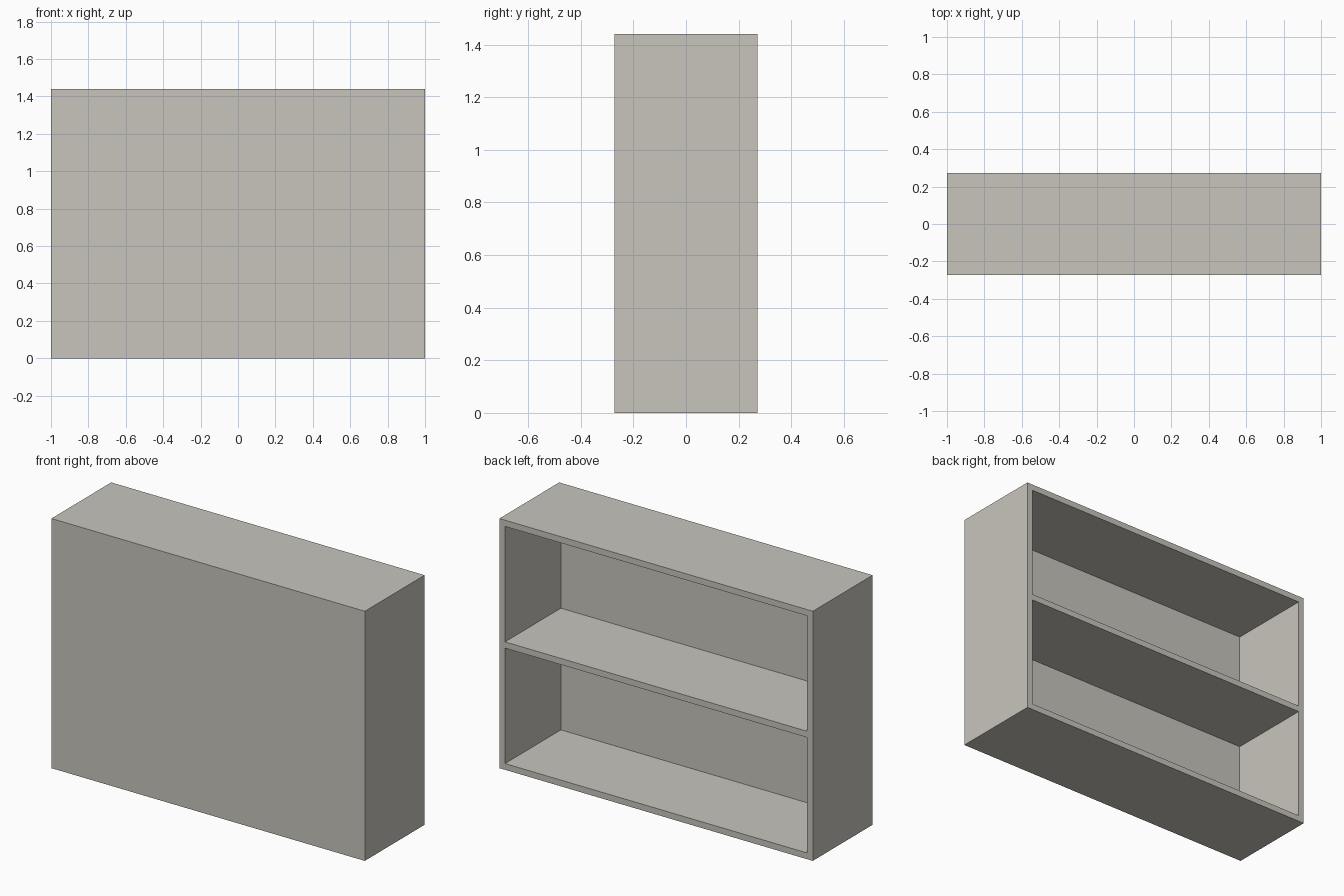
import bpy

if "Cube" in bpy.data.objects:
    bpy.data.objects.remove(bpy.data.objects["Cube"])

W, D, H = 2.0, 0.545, 1.44   # overall size
T = 0.036                    # board thickness
BAY = (H - 3 * T) / 2        # height of each open bay

paint = bpy.data.materials.new("warm_grey")
paint.diffuse_color = (0.58, 0.56, 0.51, 1)
paint.use_nodes = True
paint.node_tree.nodes["Principled BSDF"].inputs["Base Color"].default_value = paint.diffuse_color


def box(name, size, centre):
    bpy.ops.mesh.primitive_cube_add(size=1, location=centre)
    ob = bpy.context.object
    ob.name = name
    ob.scale = size
    bpy.ops.object.transform_apply(location=True, rotation=False, scale=True)
    ob.data.materials.append(paint)
    return ob


# Cabinet body: closed front panel, open towards +y
cabinet = box("shelf_cabinet", (W, D, H), (0, 0, H / 2))

# Hollow out two equal bays, leaving the middle shelf between them
for i in range(2):
    z = T + BAY / 2 + i * (BAY + T)
    cutter = box("bay_cutter", (W - 2 * T, D, BAY), (0, T, z))
    cutter.hide_render = True
    mod = cabinet.modifiers.new("bay", 'BOOLEAN')
    mod.operation = 'DIFFERENCE'
    mod.solver = 'EXACT'
    mod.object = cutter
    bpy.context.view_layer.objects.active = cabinet
    bpy.ops.object.modifier_apply(modifier=mod.name)
    bpy.data.objects.remove(cutter)
